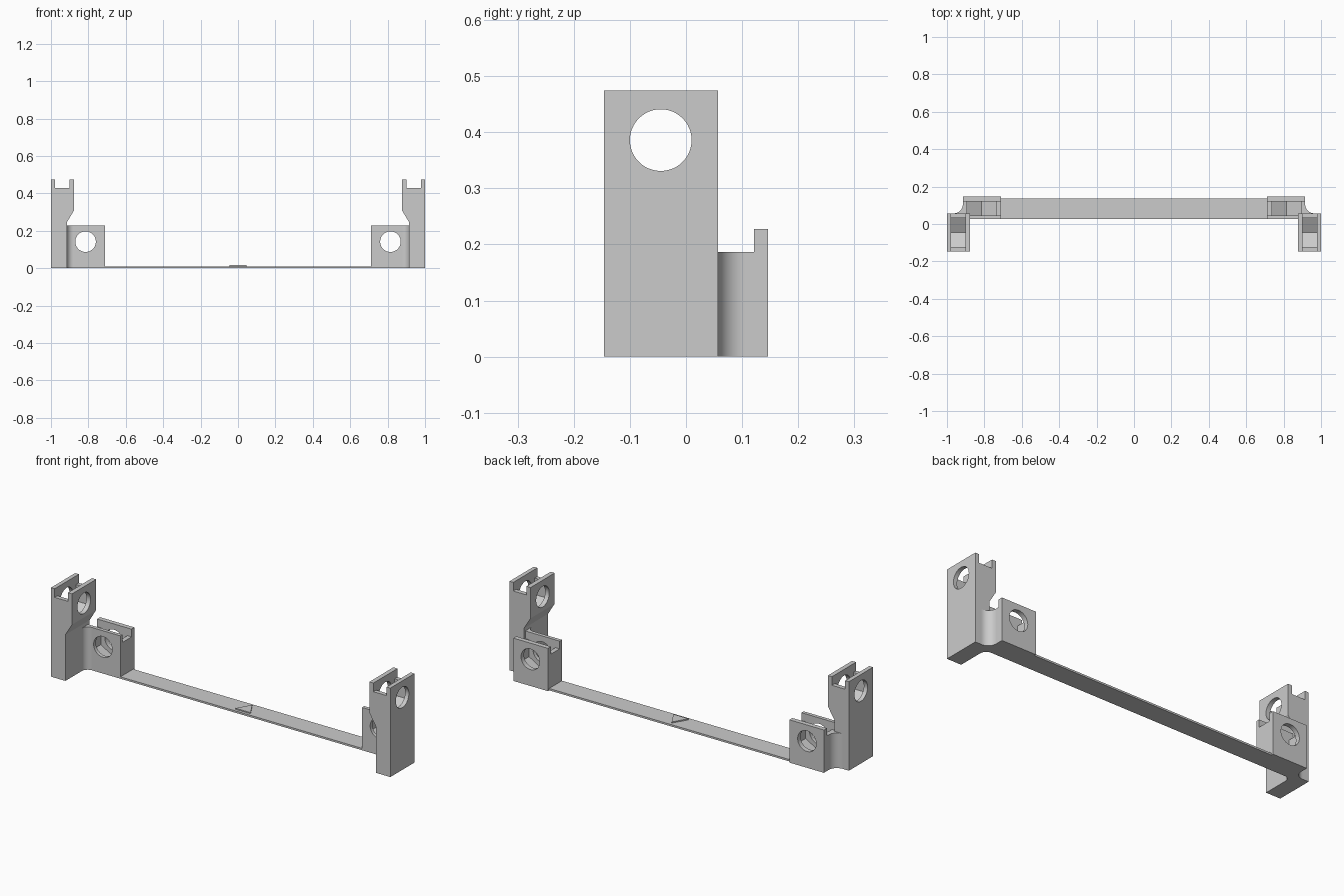
import bpy, bmesh, math
from mathutils import Matrix

cube = bpy.data.objects.get("Cube")
if cube:
    bpy.data.objects.remove(cube, do_unlink=True)

grey = bpy.data.materials.new("light_grey")
grey.use_nodes = True
GREY = (0.6, 0.6, 0.6, 1)
grey.diffuse_color = GREY
grey.node_tree.nodes["Principled BSDF"].inputs["Base Color"].default_value = GREY


def prism(name, pts, axis, lo, hi):
    """Extrude a 2D outline along an axis; the outline uses the other two axes in order."""
    def place(p, d):
        c = list(p)
        c.insert("xyz".index(axis), d)
        return c
    bm = bmesh.new()
    face = bm.faces.new([bm.verts.new(place(p, lo)) for p in pts])
    top = bmesh.ops.extrude_face_region(bm, geom=[face])
    shift = [b - a for a, b in zip(place((0, 0), lo), place((0, 0), hi))]
    bmesh.ops.translate(bm, vec=shift, verts=[v for v in top["geom"] if isinstance(v, bmesh.types.BMVert)])
    bmesh.ops.recalc_face_normals(bm, faces=bm.faces)
    mesh = bpy.data.meshes.new(name)
    bm.to_mesh(mesh)
    bm.free()
    mesh.materials.append(grey)
    obj = bpy.data.objects.new(name, mesh)
    bpy.context.collection.objects.link(obj)
    return obj


def rect(a0, b0, a1, b1):
    return [(a0, b0), (a1, b0), (a1, b1), (a0, b1)]


def arc(a, b, r, start, end, n):
    angles = [math.radians(start + (end - start) * i / n) for i in range(n + 1)]
    return [(a + r * math.cos(t), b + r * math.sin(t)) for t in angles]


def nut_pocket(a, b, top):
    """Half hexagon with a pointed floor, open at the top."""
    w, h = 0.078, 0.045
    return [(a - w, top), (a - w, b - h), (a, b - 2 * h), (a + w, b - h), (a + w, top)]


def combine(obj, others, operation):
    for other in others:
        other.hide_render = True
        mod = obj.modifiers.new("combine", "BOOLEAN")
        mod.operation, mod.solver, mod.object = operation, "EXACT", other
    graph = bpy.context.evaluated_depsgraph_get()
    mesh = bpy.data.meshes.new_from_object(obj.evaluated_get(graph))
    obj.modifiers.clear()
    obj.data = mesh
    for other in others:
        bpy.data.objects.remove(other, do_unlink=True)


def smooth(obj):
    bpy.ops.object.select_all(action="DESELECT")
    obj.select_set(True)
    bpy.context.view_layer.objects.active = obj
    bpy.ops.object.shade_smooth_by_angle(angle=math.radians(30))


def mirror_copy(obj, name):
    mesh = obj.data.copy()
    mesh.transform(Matrix.Scale(-1, 4, (1, 0, 0)))
    mesh.flip_normals()
    twin = bpy.data.objects.new(name, mesh)
    bpy.context.collection.objects.link(twin)


FRONT, BACK, INNER, WALL = -0.146, 0.146, 0.915, 0.057
TOWER_TOP, BLOCK_TOP, BLOCK_FLOOR = 0.474, 0.228, 0.187
HOLE_R = 0.055

# Tall tower with a flared head, cross hole and nut pocket
tower = prism("left_tower", [(1, 0), (1, TOWER_TOP), (0.876, TOWER_TOP), (0.876, 0.31),
                             (INNER, 0.246), (INNER, 0)], "y", FRONT, WALL)
ty, tz = -0.045, 0.386
combine(tower, [
    prism("notch", rect(0.9, 0.428, 0.978, 0.6), "y", -0.3, 0.3),
    prism("pocket", nut_pocket(ty, tz, 0.6), "x", 0.9, 0.978),
    prism("hole", arc(ty, tz, HOLE_R, 0, 360, 48)[:-1], "x", 0.8, 1.1),
], "DIFFERENCE")

# Low block with the same fastening turned a quarter
block = prism("left_block", rect(0.712, 0.027, INNER, BACK), "z", 0, BLOCK_TOP)
bx, bz = 0.815, 0.142
combine(block, [
    prism("notch", rect(0.046, BLOCK_FLOOR, 0.121, 0.4), "x", 0.6, 1.1),
    prism("pocket", nut_pocket(bx, bz, 0.4), "y", 0.046, 0.121),
    prism("hole", arc(bx, bz, HOLE_R, 0, 360, 48)[:-1], "y", -0.1, 0.3),
], "DIFFERENCE")

# Concave fillets joining tower and block
r = 0.048
outer_fillet = prism("left_outer_fillet", [(INNER, WALL)]
                     + arc(INNER + r, WALL + r, r, 270, 180, 16), "z", 0, BLOCK_FLOOR)
r = 0.035
inner_fillet = prism("left_inner_fillet", [(INNER, 0.027)]
                     + arc(INNER - r, 0.027 - r, r, 90, 0, 16), "z", 0, BLOCK_TOP)

for part in (tower, block, outer_fillet, inner_fillet):
    smooth(part)
    mirror_copy(part, part.name.replace("left", "right"))

# Thin strip linking both corners, with a raised arrow in the middle
prism("connecting_strip", rect(-0.712, 0.027, 0.712, 0.135), "z", 0, 0.01)
prism("centre_arrow", [(-0.045, 0.042), (0.045, 0.042), (0, 0.12)], "z", 0.009, 0.016)
